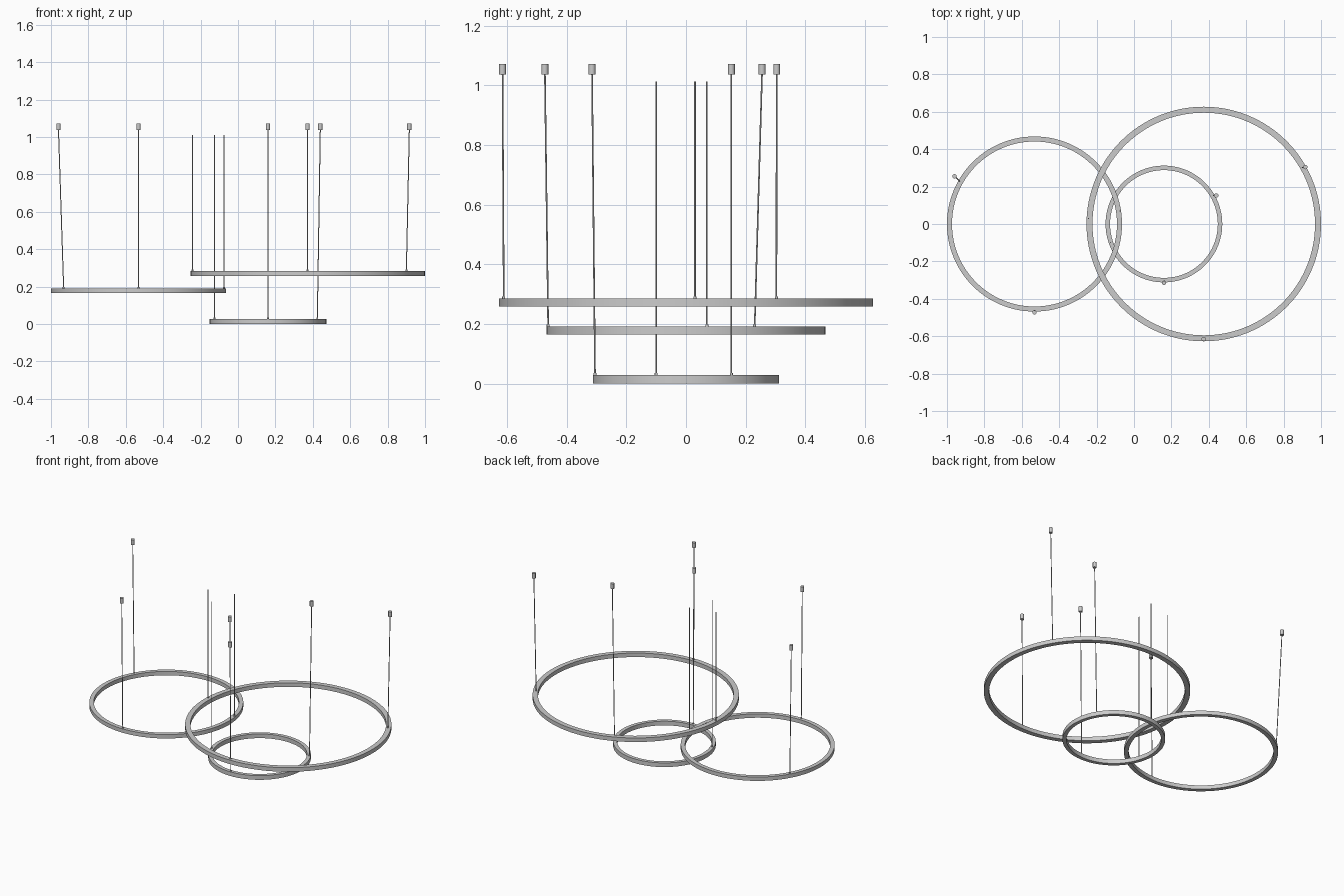
import bpy, bmesh, math
from mathutils import Vector

if "Cube" in bpy.data.objects:
    bpy.data.objects.remove(bpy.data.objects["Cube"])


def finish(bm, name):
    bmesh.ops.recalc_face_normals(bm, faces=bm.faces)
    me = bpy.data.meshes.new(name)
    bm.to_mesh(me)
    bm.free()
    ob = bpy.data.objects.new(name, me)
    bpy.context.collection.objects.link(ob)
    bpy.ops.object.select_all(action='DESELECT')
    ob.select_set(True)
    bpy.context.view_layer.objects.active = ob
    bpy.ops.object.shade_smooth_by_angle(angle=math.radians(35))
    return ob


def ring(name, cx, r_out, width, z0, z1, n=128):
    """Rectangular profile swept round a circle."""
    bm = bmesh.new()
    r_in = r_out - width
    profile = [(r_in, z0), (r_out, z0), (r_out, z1), (r_in, z1)]
    loops = []
    for i in range(n):
        a = 2 * math.pi * i / n
        loops.append([bm.verts.new((cx + r * math.cos(a), r * math.sin(a), z)) for r, z in profile])
    for i in range(n):
        p, q = loops[i], loops[(i + 1) % n]
        for k in range(4):
            m = (k + 1) % 4
            bm.faces.new((p[k], q[k], q[m], p[m]))
    finish(bm, name)


def rod(name, a, b, radius, n=12):
    """Capped cylinder between two points."""
    a, b = Vector(a), Vector(b)
    d = b - a
    bm = bmesh.new()
    bmesh.ops.create_cone(bm, cap_ends=True, segments=n, radius1=radius, radius2=radius, depth=d.length)
    bm.transform(d.to_track_quat('Z', 'Y').to_matrix().to_4x4())
    bmesh.ops.translate(bm, verts=bm.verts, vec=(a + b) / 2)
    finish(bm, name)


CAP_Z0, CAP_Z1, BARE_TOP = 1.037, 1.072, 1.012

# name, centre x, outer radius, width, bottom z, top z,
# bare wire (x, y), capped wires (bottom x, y, cap x, y)
RINGS = [
    ("large", 0.373, 0.627, 0.032, 0.258, 0.285, (-0.243, 0.03),
     [(0.372, -0.611, 0.372, -0.615), (0.900, 0.303, 0.916, 0.304)]),
    ("medium", -0.532, 0.468, 0.027, 0.165, 0.191, (-0.075, 0.07),
     [(-0.532, -0.462, -0.532, -0.473), (-0.932, 0.230, -0.960, 0.255)]),
    ("small", 0.160, 0.312, 0.024, 0.002, 0.028, (-0.125, -0.10),
     [(0.160, -0.305, 0.160, -0.315), (0.424, 0.152, 0.440, 0.152)]),
]

for name, cx, r, w, z0, z1, bare, capped in RINGS:
    if name == "small":
        z0 = 0.0
    ring(name + "_ring", cx, r, w, z0, z1)

    # plain wire without ceiling cap
    rod(name + "_bare_wire", (*bare, z1 - 0.005), (*bare, BARE_TOP), 0.0027)
    rod(name + "_bare_ferrule", (*bare, z1 - 0.002), (*bare, z1 + 0.007), 0.005)

    # slightly splayed wires with ceiling caps
    for i, (bx, by, tx, ty) in enumerate(capped, 1):
        rod(f"{name}_wire_{i}", (bx, by, z1 - 0.005), (tx, ty, CAP_Z0 + 0.005), 0.0027)
        rod(f"{name}_ferrule_{i}", (bx, by, z1 - 0.002), (bx, by, z1 + 0.007), 0.005)
        rod(f"{name}_ceiling_cap_{i}", (tx, ty, CAP_Z0), (tx, ty, CAP_Z1), 0.0115, 24)
